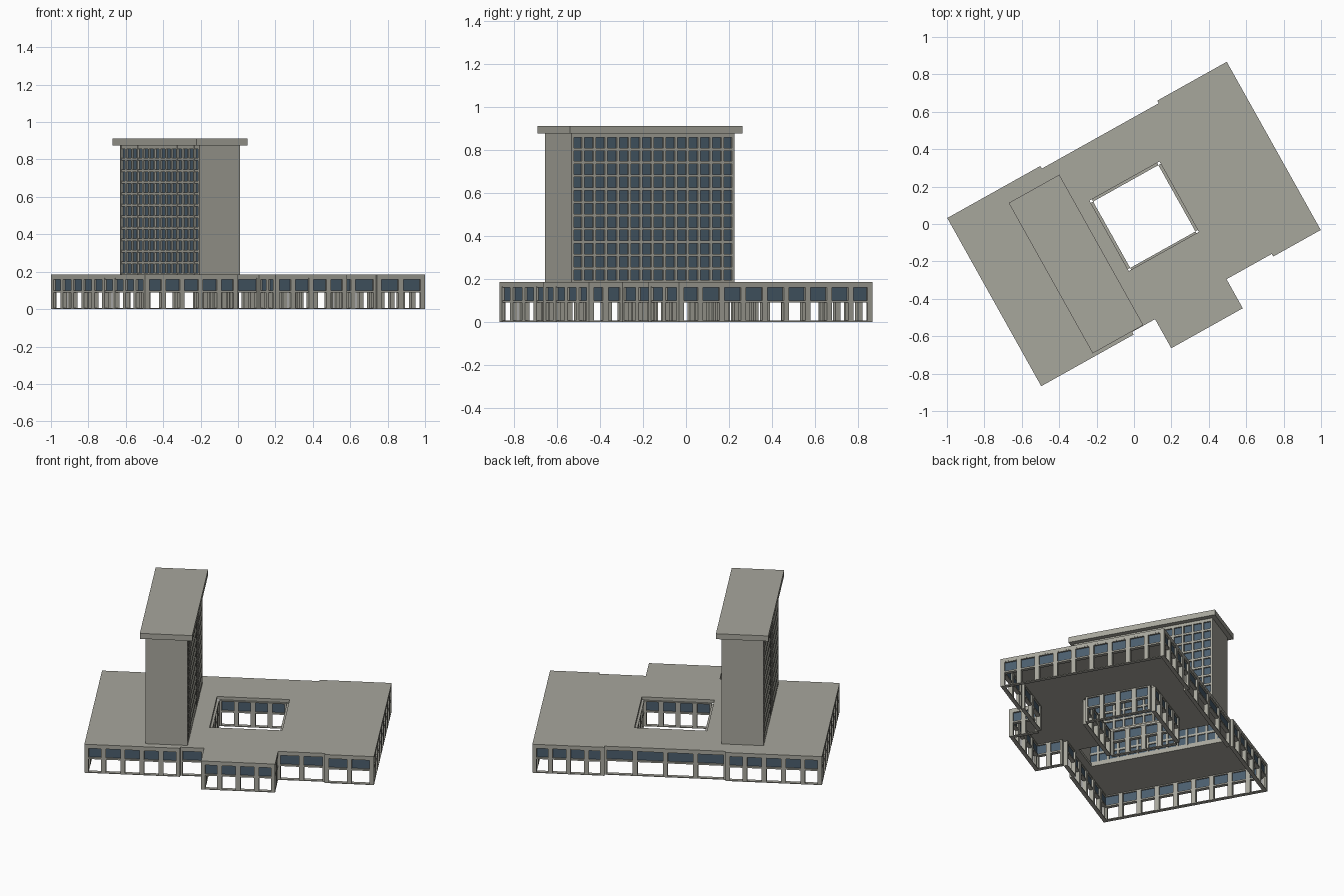
import bpy, bmesh, math
from mathutils import Vector

if "Cube" in bpy.data.objects:
    bpy.data.objects.remove(bpy.data.objects["Cube"])

ANGLE = math.radians(29.2)          # the whole building is turned on its plot
ROOF_Z, SLAB_Z = 0.185, 0.165


def material(name, color):
    m = bpy.data.materials.new(name)
    m.diffuse_color = (*color, 1)
    m.use_nodes = True
    m.node_tree.nodes["Principled BSDF"].inputs["Base Color"].default_value = m.diffuse_color
    return m


CONCRETE = material("warm_grey_concrete", (0.39, 0.385, 0.335))
GLASS = material("blue_grey_glass", (0.07, 0.112, 0.155))


def finish(name, bm):
    bmesh.ops.recalc_face_normals(bm, faces=bm.faces)
    me = bpy.data.meshes.new(name)
    bm.to_mesh(me)
    bm.free()
    me.materials.append(CONCRETE)
    me.materials.append(GLASS)
    ob = bpy.data.objects.new(name, me)
    bpy.context.collection.objects.link(ob)
    ob.rotation_euler.z = ANGLE
    return ob


def box(bm, frame, s, t, z, mat=0):
    """Box along a wall: s runs along it, t goes inward from its outer face."""
    o, d = frame
    n = Vector((-d.y, d.x))
    ring = [o + d * a + n * b for a, b in
            ((s[0], t[0]), (s[1], t[0]), (s[1], t[1]), (s[0], t[1]))]
    lo = [bm.verts.new((p.x, p.y, z[0])) for p in ring]
    hi = [bm.verts.new((p.x, p.y, z[1])) for p in ring]
    faces = [lo[::-1], hi] + [(lo[i], lo[(i + 1) % 4], hi[(i + 1) % 4], hi[i])
                              for i in range(4)]
    for f in faces:
        bm.faces.new(f).material_index = mat


def wall_frame(p, q):
    p, q = Vector(p), Vector(q)
    return (p, (q - p).normalized()), (q - p).length


def podium_wall(bm, p, q, bays, depth=0.025):
    """Open ground storey with a glazed storey above it."""
    frame, length = wall_frame(p, q)
    if bays == 0:                   # short solid return
        box(bm, frame, (0, length), (0, depth), (0, SLAB_Z))
        return
    pitch, half = length / bays, 0.014
    for i in range(bays + 1):
        a = max(0, i * pitch - half)
        b = min(length, i * pitch + half)
        box(bm, frame, (a, b), (0, depth), (0, SLAB_Z))
    for z in ((0, 0.005), (0.09, 0.1), (0.159, SLAB_Z)):
        box(bm, frame, (0, length), (0.0005, depth - 0.0005), z)
    box(bm, frame, (0.002, length - 0.002), (0.011, 0.015), (0.095, 0.162), 1)


def tower_wall(bm, p, q, cols, rows, z0, top, depth=0.02):
    """Grid of mullions and beams over a recessed glass sheet."""
    frame, length = wall_frame(p, q)
    pitch, half = length / cols, 0.0065
    for i in range(cols + 1):
        a = max(0, i * pitch - half)
        b = min(length, i * pitch + half)
        box(bm, frame, (a, b), (0, depth), (z0, top))
    head, storey = 0.857, 0.0615
    box(bm, frame, (0, length), (0.0005, depth - 0.0005), (head, top))
    for r in range(1, rows + 1):
        z = head - r * storey
        box(bm, frame, (0, length), (0.0005, depth - 0.0005),
            (max(z0, z), z + 0.013))
    box(bm, frame, (0.002, length - 0.002), (0.01, 0.013), (z0, head + 0.005), 1)


def rect(u0, v0, u1, v1):
    return [(u0, v0), (u1, v0), (u1, v1), (u0, v1)]


# Podium outline, counter-clockwise, with the bay count of the wall that follows
W, D, N = 0.856, 0.515, 0.499
outline = [
    ((-W, -D), 5), ((-0.29, -D), 0), ((-0.29, -N), 1),
    ((-0.15, -N), 2), ((-0.15, -0.677), 4), ((0.288, -0.677), 2),
    ((0.288, -N), 2), ((0.565, -N), 0), ((0.565, -D), 2),
    ((W, -D), 9), ((W, D), 4), ((0.43, D), 0),
    ((0.43, N), 4), ((-0.286, N), 0), ((-0.286, D), 5), ((-W, D), 9),
]
bm = bmesh.new()
for i, (p, bays) in enumerate(outline):
    podium_wall(bm, p, outline[(i + 1) % len(outline)][0], bays)
finish("podium_walls", bm)

# Courtyard walls face inward, so they run clockwise
court = rect(-0.132, -0.195, 0.267, 0.211)[::-1]
bm = bmesh.new()
for i in range(4):
    podium_wall(bm, court[i], court[(i + 1) % 4], 4)
finish("courtyard_walls", bm)

# Podium roof slab, open over the courtyard and under the tower
U0, U1, V0, V1 = -0.5, -0.25, -0.47, 0.397
loops = [[p for p, _ in outline],
         rect(-0.147, -0.206, 0.282, 0.225),
         rect(U0 + 0.02, V0 + 0.02, U1 - 0.02, V1 - 0.02)]
bm = bmesh.new()
edges = []
for loop in loops:
    vs = [bm.verts.new((x, y, SLAB_Z)) for x, y in loop]
    edges += [bm.edges.new((vs[i], vs[(i + 1) % len(vs)])) for i in range(len(vs))]
bmesh.ops.triangle_fill(bm, edges=edges, use_beauty=True)
ext = bmesh.ops.extrude_face_region(bm, geom=bm.faces[:], use_keep_orig=True)
bmesh.ops.translate(bm, vec=(0, 0, ROOF_Z - SLAB_Z),
                    verts=[g for g in ext["geom"] if isinstance(g, bmesh.types.BMVert)])
finish("podium_roof", bm)

# Tower: two glazed long sides and two blank end walls
Z0, TOP = SLAB_Z + 0.002, 0.876
bm = bmesh.new()
tower_wall(bm, (U1, V0), (U1, V1), 14, 11, Z0, TOP)
tower_wall(bm, (U0, V1), (U0, V0), 14, 11, Z0, TOP)
finish("tower_facades", bm)

bm = bmesh.new()
for p, q in (((U0, V0), (U1, V0)), ((U1, V1), (U0, V1))):
    frame, length = wall_frame(p, q)
    box(bm, frame, (0, length), (-0.001, 0.012), (Z0, TOP))
finish("tower_end_walls", bm)

# Overhanging tower roof
bm = bmesh.new()
frame, length = wall_frame((-0.53, -0.496), (-0.22, -0.496))
box(bm, frame, (0, length), (0, 0.921), (TOP, 0.911))
finish("tower_roof", bm)
